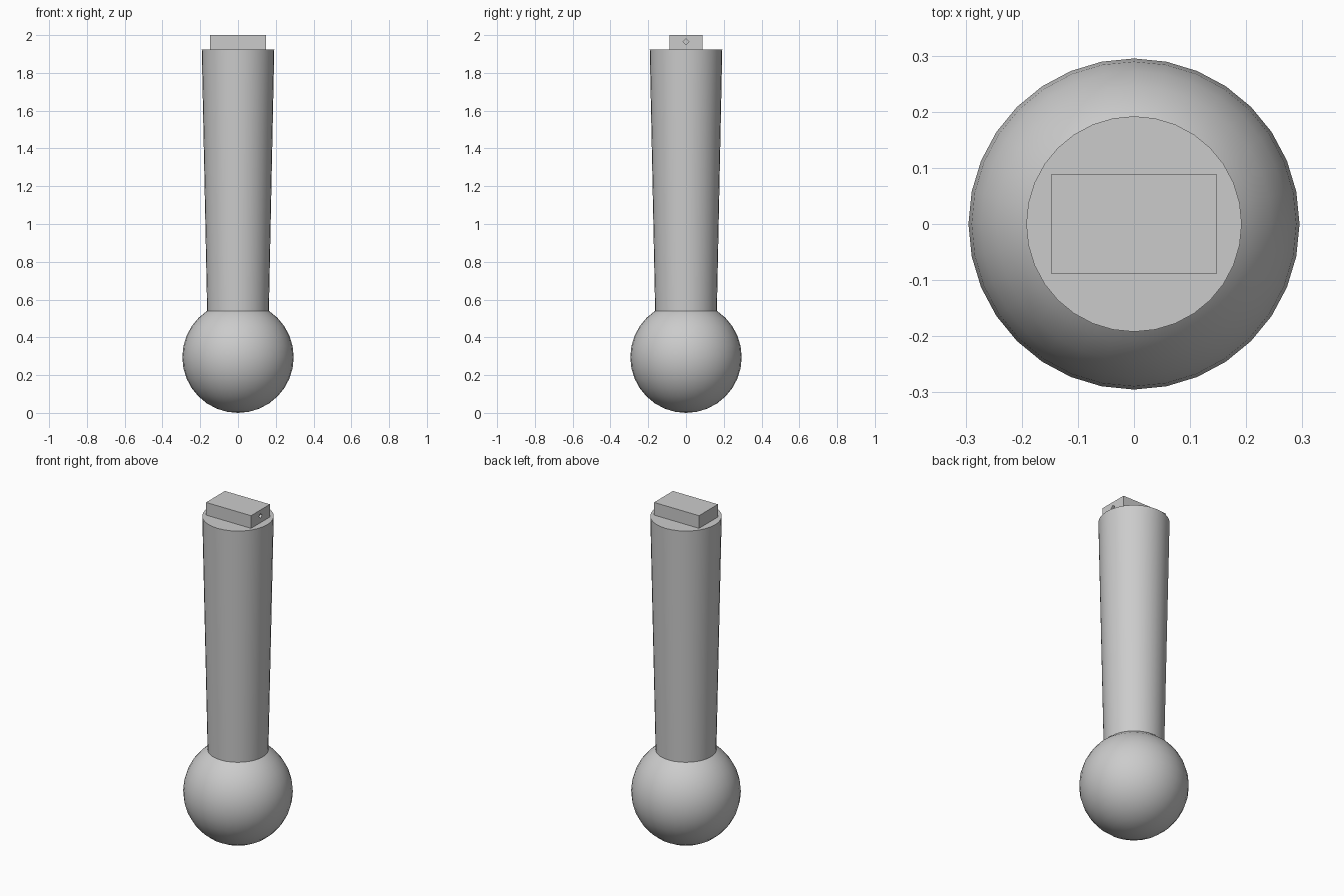
import bpy
import bmesh
from math import radians
from mathutils import Matrix, Vector

cube = bpy.data.objects.get("Cube")
if cube:
    bpy.data.objects.remove(cube, do_unlink=True)

grey = bpy.data.materials.new("plain grey")
grey.use_nodes = True
colour = (0.6, 0.6, 0.6, 1)
grey.diffuse_color = colour
grey.node_tree.nodes["Principled BSDF"].inputs["Base Color"].default_value = colour

SEGMENTS = 32
BALL_RADIUS = 0.295
SHOULDER_Z = 1.925


def add_part(name, bm, smooth=False):
    """Turn a bmesh into a named grey object."""
    bmesh.ops.recalc_face_normals(bm, faces=bm.faces)
    mesh = bpy.data.meshes.new(name)
    bm.to_mesh(mesh)
    bm.free()
    mesh.materials.append(grey)
    obj = bpy.data.objects.new(name, mesh)
    bpy.context.collection.objects.link(obj)
    if smooth:
        bpy.ops.object.select_all(action="DESELECT")
        obj.select_set(True)
        bpy.context.view_layer.objects.active = obj
        bpy.ops.object.shade_smooth_by_angle(angle=radians(30))
    return obj


# Round ball at the bottom
bm = bmesh.new()
bmesh.ops.create_uvsphere(bm, u_segments=SEGMENTS, v_segments=SEGMENTS // 2,
                          radius=BALL_RADIUS,
                          matrix=Matrix.Translation((0, 0, BALL_RADIUS)))
add_part("ball", bm, smooth=True)

# Tapered shaft, sunk slightly into the ball
bottom = 0.52
bm = bmesh.new()
bmesh.ops.create_cone(bm, cap_ends=True, segments=SEGMENTS,
                      radius1=0.163, radius2=0.192, depth=SHOULDER_Z - bottom,
                      matrix=Matrix.Translation((0, 0, (SHOULDER_Z + bottom) / 2)))
add_part("shaft", bm, smooth=True)

# Rectangular tab on top of the shaft
size = Vector((0.295, 0.177, 0.075))
centre = Vector((0, 0, SHOULDER_Z + size.z / 2))
bm = bmesh.new()
bmesh.ops.create_cube(bm, size=1, matrix=Matrix.Translation(centre) @ Matrix.Diagonal(size.to_4d()))

# Small diamond socket in the left end of the tab
end = max(bm.faces, key=lambda f: f.calc_center_median().x)
corners = list(end.verts)
bmesh.ops.delete(bm, geom=[end], context="FACES_ONLY")
r, depth = 0.015, 0.05
ring = [(0, -r), (r, 0), (0, r), (-r, 0)]
rim, floor = [[bm.verts.new((size.x / 2 - d, y, 1.965 + z)) for y, z in ring]
              for d in (0, depth)]
corner = {(v.co.y > 0, v.co.z > centre.z): v for v in corners}
outer = [corner[key] for key in ((False, False), (True, False), (True, True), (False, True))]
for i in range(4):
    j = (i + 1) % 4
    bm.faces.new((outer[i], outer[j], rim[j], rim[i]))
    bm.faces.new((rim[i], rim[j], floor[j], floor[i]))
bm.faces.new(floor)
add_part("top_tab", bm)
